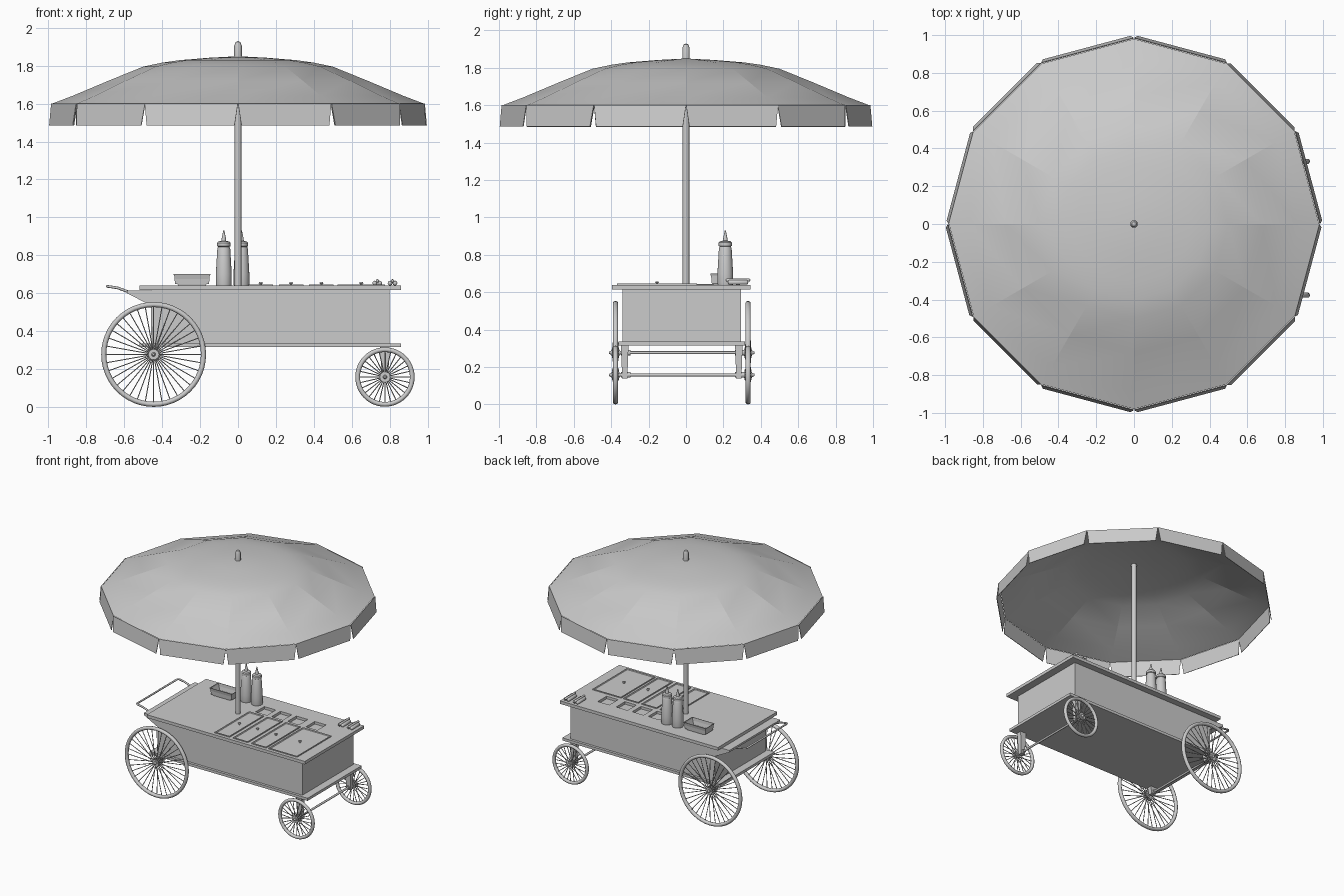
import bpy, bmesh
from math import pi, sin, cos
from mathutils import Vector, Matrix

if "Cube" in bpy.data.objects:
    bpy.data.objects.remove(bpy.data.objects["Cube"])


def finish(name, bm, smooth=None):
    bmesh.ops.recalc_face_normals(bm, faces=bm.faces)
    me = bpy.data.meshes.new(name)
    bm.to_mesh(me)
    bm.free()
    ob = bpy.data.objects.new(name, me)
    bpy.context.collection.objects.link(ob)
    if smooth:
        bpy.ops.object.select_all(action='DESELECT')
        ob.select_set(True)
        bpy.context.view_layer.objects.active = ob
        bpy.ops.object.shade_smooth_by_angle(angle=smooth)
    return ob


def add_box(bm, x0, x1, y0, y1, z0, z1, taper=1.0):
    """Box between limits; taper scales the bottom face."""
    c = Vector(((x0 + x1) / 2, (y0 + y1) / 2, 0))
    vs = bmesh.ops.create_cube(bm, size=1)['verts']
    for v in vs:
        k = taper if v.co.z < 0 else 1
        v.co = Vector((c.x + v.co.x * (x1 - x0) * k, c.y + v.co.y * (y1 - y0) * k,
                       z0 if v.co.z < 0 else z1))
    return vs


def box(name, *lim, bevel=0):
    bm = bmesh.new()
    add_box(bm, *lim)
    ob = finish(name, bm)
    if bevel:
        m = ob.modifiers.new('bevel', 'BEVEL')
        m.width, m.segments = bevel, 1
    return ob


def add_rod(bm, a, b, r, seg=8, r2=None):
    a, b = Vector(a), Vector(b)
    d = b - a
    mat = Matrix.Translation((a + b) / 2) @ d.to_track_quat('Z', 'Y').to_matrix().to_4x4()
    bmesh.ops.create_cone(bm, cap_ends=True, segments=seg, radius1=r,
                          radius2=r if r2 is None else r2, depth=d.length, matrix=mat)


def lathe(name, prof, seg, loc=(0, 0, 0), smooth=0.6):
    """Spin (radius, height) points around z."""
    bm = bmesh.new()
    vs = [bm.verts.new((r, 0, z)) for r, z in prof]
    es = [bm.edges.new(p) for p in zip(vs, vs[1:])]
    bmesh.ops.spin(bm, geom=vs + es, cent=(0, 0, 0), axis=(0, 0, 1), angle=2 * pi, steps=seg)
    bmesh.ops.remove_doubles(bm, verts=bm.verts, dist=1e-5)
    bmesh.ops.translate(bm, verts=bm.verts, vec=loc)
    return finish(name, bm, smooth)


def tube(name, pts, r):
    cu = bpy.data.curves.new(name, 'CURVE')
    cu.dimensions = '3D'
    cu.bevel_depth, cu.bevel_resolution, cu.use_fill_caps = r, 2, True
    sp = cu.splines.new('POLY')
    sp.points.add(len(pts) - 1)
    for p, q in zip(sp.points, pts):
        p.co = (*q, 1)
    ob = bpy.data.objects.new(name, cu)
    bpy.context.collection.objects.link(ob)


# umbrella: twelve-sided canopy, valance flaps, pole, finial
lathe('umbrella_canopy', [(.98, 1.6), (.87, 1.642), (.68, 1.722), (.5, 1.795), (.4, 1.816),
                          (.31, 1.829), (.15, 1.842), (0, 1.85)], 12, smooth=.2)
bm = bmesh.new()
for i in range(12):
    a, b = [Vector((cos(t), sin(t), 0)) for t in (i * pi / 6, (i + 1) * pi / 6)]
    p0, p1 = a * .982, b * .982
    q0, q1 = a.lerp(b, .035) * .997, b.lerp(a, .035) * .997
    bm.faces.new([bm.verts.new(p + Vector((0, 0, z)))
                  for p, z in ((p0, 1.6), (p1, 1.6), (q1, 1.485), (q0, 1.485))])
flaps = finish('umbrella_valance', bm)
flaps.modifiers.new('thick', 'SOLIDIFY').thickness = .004
lathe('umbrella_pole', [(0, .6), (.018, .6), (.018, 1.845), (0, 1.845)], 16)
lathe('umbrella_finial', [(.02, 1.84), (.02, 1.905), (.012, 1.925), (0, 1.93)], 16)

# cart body, rear wedge, counter and floor boards
YC = -.0225
box('cart_body', -.46, .8, -.34, .295, .33, .616)
bm = bmesh.new()
prof = [(-.585, .615), (-.585, .6), (-.46, .535), (-.46, .615)]
f = bm.faces.new([bm.verts.new((x, -.34, z)) for x, z in prof])
ext = bmesh.ops.extrude_face_region(bm, geom=[f])['geom']
bmesh.ops.translate(bm, vec=(0, .635, 0), verts=[v for v in ext if isinstance(v, bmesh.types.BMVert)])
finish('rear_wedge', bm)
box('floor_board', -.52, .86, -.36, .315, .315, .336)
counter = box('counter_top', -.52, .86, -.395, .345, .616, .64)

# small open basins sunk into the counter, back row
bm = bmesh.new()
for x in (.14, .28, .42, .58):
    add_box(bm, x - .05, x + .05, .09, .2, .62, .66)
cut = finish('basin_cutter', bm)
cut.hide_render = True
cut.hide_viewport = True
cut.display_type = 'WIRE'
m = counter.modifiers.new('basins', 'BOOLEAN')
m.operation, m.object, m.solver = 'DIFFERENCE', cut, 'EXACT'


def dish(name, x0, x1, y0, y1, z0, z1, rim, floor, taper=1.0):
    """Open tray: top face inset for the rim, then pushed down to the floor."""
    bm = bmesh.new()
    add_box(bm, x0, x1, y0, y1, z0, z1, taper)
    bm.faces.ensure_lookup_table()
    bm.normal_update()
    top = max(bm.faces, key=lambda f: f.calc_center_median().z)
    bmesh.ops.inset_individual(bm, faces=[top], thickness=rim)
    bmesh.ops.inset_individual(bm, faces=[top], thickness=.006)
    for v in top.verts:
        v.co.z = floor
    return finish(name, bm)


# lidded pans with knobs, front row
for i, (x, w) in enumerate(((.12, .13), (.28, .13), (.44, .13), (.65, .25))):
    dish(f'pan_lid_{i}', x - w / 2, x + w / 2, -.37, .06, .638, .647, .01, .642)
    lathe(f'pan_knob_{i}', [(.006, 0), (.006, .008), (.011, .011), (.008, .017), (0, .018)], 12,
          (x, -.155, .641))

# tapered sauce tub
dish('sauce_tub', -.34, -.145, .13, .24, .64, .7, .005, .648, .75)

# squeeze bottles
for i, x in enumerate((-.075, .018)):
    lathe(f'squeeze_bottle_{i}', [(0, 0), (.04, 0), (.042, .01), (.042, .06), (.034, .195), (.03, .205),
                                  (.035, .208), (.035, .225), (.03, .232), (.013, .236), (.01, .255),
                                  (.003, .29), (0, .29)], 20, (x, .21, .64))

# hot dogs: two bun halves and a sausage each
for i, x in enumerate((.735, .815)):
    for part, dx, z, r, l in (('bun_left', -.013, .653, .013, .055), ('bun_right', .013, .653, .013, .055),
                              ('sausage', 0, .665, .009, .066)):
        bm = bmesh.new()
        bmesh.ops.create_uvsphere(bm, u_segments=10, v_segments=8, radius=r)
        for v in bm.verts:
            y = v.co.y + (l - r) * (1 if v.co.y > 1e-4 else -1 if v.co.y < -1e-4 else 0)
            v.co = (v.co.x + x + dx, y + .278, v.co.z + z)
        finish(f'{part}_{i}', bm, .9)

# push handle
half = []
for s in (-1, 1):
    leg = [(-.5, .605), (-.58, .608), (-.635, .628), (-.68, .635)]
    pts = [(x, YC + s * .26, z) for x, z in leg] + [(-.69, YC + s * .25, .636)]
    half.append(pts)
tube('push_handle', half[0] + half[1][::-1], .007)


# wheels: rim, hub and spokes
def wheel(name, x, y, z, R, r, n):
    bm = bmesh.new()
    N, M = 48, 10
    ring = [[bm.verts.new((x + (R + r * cos(v)) * cos(u), y + r * 1.1 * sin(v), z + (R + r * cos(v)) * sin(u)))
             for v in (2 * pi * j / M for j in range(M))] for u in (2 * pi * i / N for i in range(N))]
    for i in range(N):
        for j in range(M):
            a, b = ring[i], ring[(i + 1) % N]
            bm.faces.new((a[j], a[(j + 1) % M], b[(j + 1) % M], b[j]))
    add_rod(bm, (x, y - .022, z), (x, y + .022, z), .017, 16)
    for s in (-1, 1):
        add_rod(bm, (x, y + s * .012, z), (x, y + s * .018, z), .028, 16)
        add_rod(bm, (x, y + s * .02, z), (x, y + s * .034, z), .012, 12, .006)
    for i in range(n):
        t, s = 2 * pi * i / n, 1 if i % 2 else -1
        add_rod(bm, (x + .02 * cos(t), y + s * .014, z + .02 * sin(t)),
                (x + (R - r * .5) * cos(t), y, z + (R - r * .5) * sin(t)), .0028, 5)
    finish(name, bm, .7)


for side, y in (('front', -.377), ('back', .332)):
    wheel(f'large_wheel_{side}', -.445, y, .277, .263, .0135, 36)
    wheel(f'small_wheel_{side}', .775, y, .158, .144, .0125, 28)

# axles and tapered axle brackets
for name, x, z, top in (('large', -.445, .277, .055), ('small', .775, .158, .05)):
    bm = bmesh.new()
    add_rod(bm, (x, -.377, z), (x, .332, z), .008, 12)
    finish(f'{name}_axle', bm, .7)
    for side, s in (('front', -1), ('back', 1)):
        y = YC + s * .305
        bm = bmesh.new()
        add_box(bm, x - top / 2, x + top / 2, y - .02, y + .02, z - .018, .318, .7)
        add_rod(bm, (x, y - .02, z), (x, y + .03, z), .015, 12)
        finish(f'{name}_bracket_{side}', bm)
